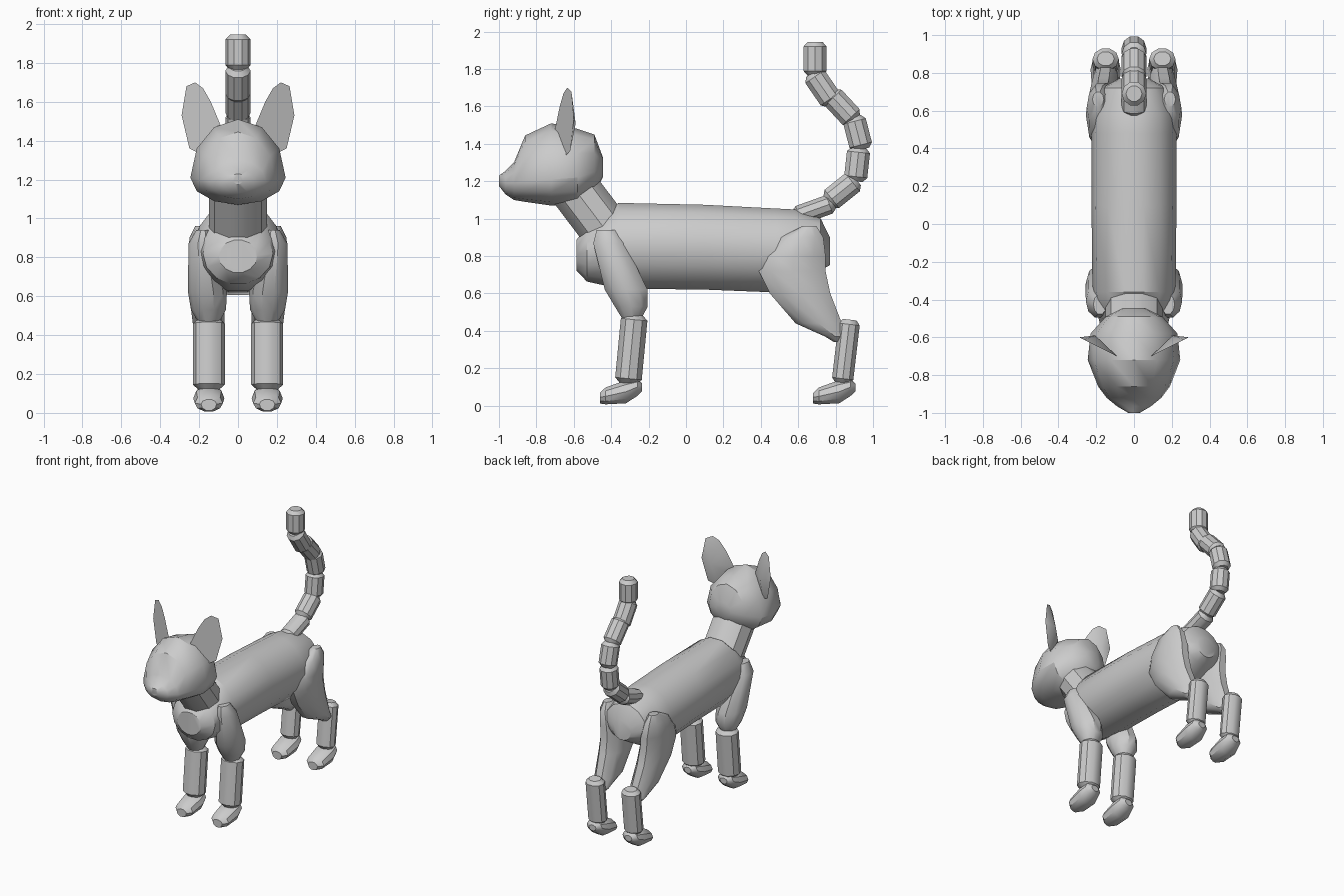
import bpy, bmesh, math
from mathutils import Vector

if "Cube" in bpy.data.objects:
    bpy.data.objects.remove(bpy.data.objects["Cube"])

X, Y, Z = Vector((1, 0, 0)), Vector((0, 1, 0)), Vector((0, 0, 1))


def finish(name, bm, angle=35, mirror=False):
    bmesh.ops.recalc_face_normals(bm, faces=bm.faces[:])
    me = bpy.data.meshes.new(name)
    bm.to_mesh(me)
    bm.free()
    ob = bpy.data.objects.new(name, me)
    bpy.context.collection.objects.link(ob)
    bpy.ops.object.select_all(action='DESELECT')
    ob.select_set(True)
    bpy.context.view_layer.objects.active = ob
    bpy.ops.object.shade_smooth_by_angle(angle=math.radians(angle))
    if mirror:
        mod = ob.modifiers.new("mirror", 'MIRROR')
        mod.use_mirror_merge = False
    return ob


def loft(name, rings, u, v, n=10, mirror=False):
    """rings: (centre, radius along u, radius along +v, radius along -v)"""
    bm = bmesh.new()
    loops = []
    for c, ru, up, dn in rings:
        loop = []
        for i in range(n):
            a = 2 * math.pi * i / n
            s = math.sin(a)
            p = Vector(c) + u * ru * math.cos(a) + v * s * (up if s > 0 else dn)
            loop.append(bm.verts.new(p))
        loops.append(loop)
    for a, b in zip(loops, loops[1:]):
        for i in range(n):
            j = (i + 1) % n
            bm.faces.new((a[i], a[j], b[j], b[i]))
    bm.faces.new(loops[0])
    bm.faces.new(loops[-1])
    return finish(name, bm, mirror=mirror)


def along_y(name, rows, x=0, n=10, mirror=False):
    """rows: y, z centre, half width, height above, height below"""
    return loft(name, [((x, y, z), w, a, b) for y, z, w, a, b in rows], X, Z, n, mirror)


def along_z(name, rows, n=10, mirror=False):
    """rows: z, x centre, half width, y min, y max"""
    return loft(name, [((x, (a + b) / 2, z), w, (b - a) / 2, (b - a) / 2)
                       for z, x, w, a, b in rows], X, Y, n, mirror)


def capsule(name, a, b, rx, r, x=0, n=10, mirror=False, cap=0.025):
    """Chamfered tube between two (y, z) points"""
    a, b = Vector((x, *a)), Vector((x, *b))
    d = (b - a).normalized()
    rings = [(a, rx * .65, r * .65, r * .65), (a + d * cap, rx, r, r),
             (b - d * cap, rx, r, r), (b, rx * .65, r * .65, r * .65)]
    return loft(name, rings, X, d.cross(X), n, mirror)


# Torso
along_y("body", [
    (-.585, .81, .10, .08, .09), (-.53, .82, .18, .14, .16),
    (-.36, .86, .22, .23, .24), (.10, .85, .225, .23, .235),
    (.48, .83, .225, .23, .23), (.58, .83, .22, .225, .19),
    (.72, .85, .17, .155, .13), (.77, .83, .08, .07, .08)], n=14)

# Neck
capsule("neck", (-.65, 1.23), (-.40, .90), .15, .14, n=10, cap=.04)

# Head
along_y("head", [
    (-1.0, 1.205, .03, .025, .03), (-.965, 1.19, .09, .065, .06),
    (-.92, 1.19, .145, .11, .09), (-.86, 1.20, .19, .245, .11),
    (-.72, 1.21, .245, .30, .14), (-.58, 1.22, .23, .26, .15),
    (-.49, 1.25, .15, .20, .12), (-.445, 1.27, .06, .06, .05)], n=12)

# Ears: cupped leaf outline, inner edge turned forward
outline = [(.22, 1.70), (.265, 1.68), (.29, 1.53), (.25, 1.36),
           (.19, 1.33), (.12, 1.42), (.09, 1.48), (.14, 1.60), (.18, 1.67)]
bm = bmesh.new()
rim = [bm.verts.new((x, -.645 + (x - .2) * .5, z)) for x, z in outline]
front = bm.verts.new((.20, -.645, 1.50))
back = bm.verts.new((.205, -.59, 1.51))
for i, p in enumerate(rim):
    q = rim[(i + 1) % len(rim)]
    bm.faces.new((p, q, front))
    bm.faces.new((q, p, back))
finish("ears", bm, mirror=True)

# Tail segments: start and end in (y, z)
tail = [((.58, 1.01), (.79, 1.085)), ((.76, 1.09), (.91, 1.21)),
        ((.905, 1.20), (.925, 1.38)), ((.94, 1.37), (.895, 1.545)),
        ((.90, 1.525), (.77, 1.665)), ((.785, 1.62), (.675, 1.78)),
        ((.69, 1.765), (.69, 1.945))]
for i, (a, b) in enumerate(tail):
    capsule(f"tail_segment_{i + 1}", a, b, .065, .055 if i == 0 else .065)

# Front legs
along_z("front_upper_legs", [
    (.94, .18, .035, -.48, -.37), (.87, .185, .07, -.50, -.32),
    (.62, .157, .10, -.44, -.20), (.53, .152, .09, -.385, -.20),
    (.46, .15, .05, -.34, -.24)], mirror=True)
capsule("front_lower_legs", (-.275, .485), (-.31, .12), .082, .075, x=.15, mirror=True)

# Hind legs
along_z("thighs", [
    (.96, .19, .03, .62, .70), (.90, .185, .065, .50, .74),
    (.80, .17, .085, .40, .755), (.72, .165, .088, .38, .755),
    (.60, .16, .09, .44, .78), (.44, .15, .08, .58, .84),
    (.37, .15, .06, .74, .855), (.34, .15, .03, .79, .84)], mirror=True)
capsule("hind_lower_legs", (.875, .46), (.835, .12), .07, .06, x=.15, mirror=True)

# Paws
paw = [(-.46, .045, .04, .025, .035), (-.43, .05, .072, .05, .045),
       (-.32, .075, .08, .065, .065), (-.26, .10, .065, .045, .05),
       (-.235, .10, .03, .02, .025)]
for name, dy in (("front_paws", 0), ("hind_paws", 1.14)):
    along_y(name, [(y + dy, *r) for y, *r in paw], x=.15, mirror=True)
